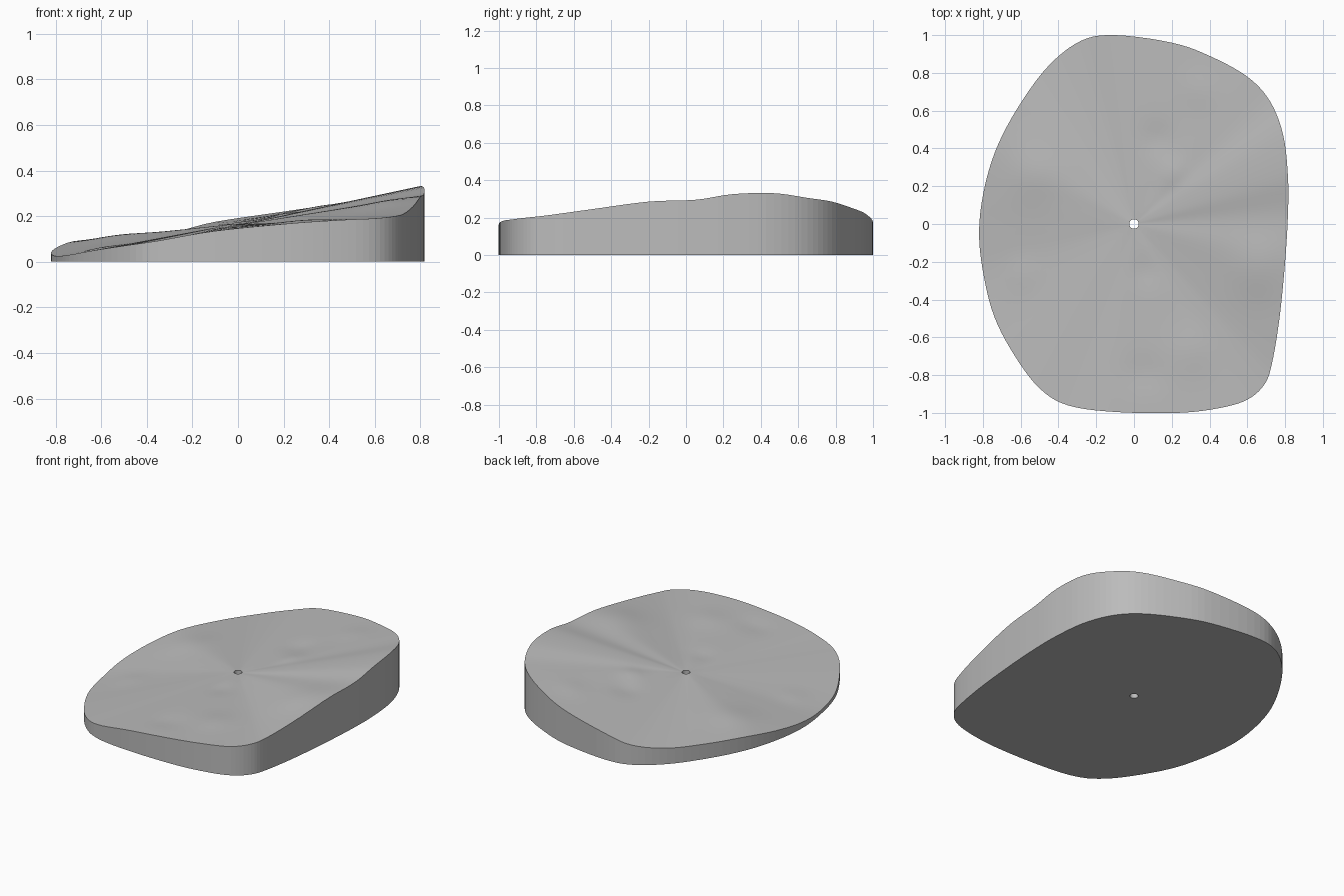
import bpy
import bmesh
import math
from mathutils import Vector

default_cube = bpy.data.objects.get("Cube")
if default_cube:
    bpy.data.objects.remove(default_cube)

# Rim of the slab, counter-clockwise: x, y and the height of the top edge
RIM = [
    (.815, .05, .295), (.815, .25, .325), (.79, .47, .33), (.72, .65, .305),
    (.6, .78, .285), (.4, .89, .25), (.2, .96, .22), (-.1, 1, .175),
    (-.28, .97, .13), (-.45, .84, .105), (-.6, .64, .098), (-.72, .42, .09),
    (-.79, .2, .065), (-.82, -.03, .04), (-.8, -.25, .025), (-.74, -.49, .03),
    (-.63, -.7, .05), (-.5, -.87, .07), (-.35, -.96, .092), (-.1, -.995, .135),
    (.23, -1, .168), (.45, -.975, .183), (.6, -.93, .19), (.69, -.85, .2),
    (.73, -.74, .212), (.77, -.5, .245), (.8, -.2, .285),
]
CENTRE_HEIGHT = .165
HOLE_RADIUS = .025
SPAN_STEPS = 5
RINGS = 22

# Gentle lumps and dents in the top: x, y, spread, height
LUMPS = [
    (.12, .45, .08, -.008), (.2, .27, .07, .008), (-.55, .25, .14, .01),
    (.05, -.8, .09, -.01), (.3, -.68, .12, .008), (.35, .72, .1, .008),
    (.68, -.25, .15, .015), (-.6, -.27, .08, .006), (.06, -.25, .07, -.006),
]


def smooth_loop(points, steps):
    """Closed Catmull-Rom spline through the points."""
    pts = [Vector(p) for p in points]
    count = len(pts)
    result = []
    for i in range(count):
        a, b, c, d = (pts[(i + k) % count] for k in (-1, 0, 1, 2))
        for s in range(steps):
            t = s / steps
            result.append(b + (c - a) * t / 2
                          + (a * 2 - b * 5 + c * 4 - d) * t ** 2 / 2
                          + (b * 3 - a - c * 3 + d) * t ** 3 / 2)
    return result


def lump_height(x, y):
    return sum(h * math.exp(-((x - cx) ** 2 + (y - cy) ** 2) / spread ** 2)
               for cx, cy, spread, h in LUMPS)


def top_point(rim, t):
    """Point on the top surface, t running from the hole to the rim."""
    direction = Vector((rim.x, rim.y)).normalized()
    inner = direction * HOLE_RADIUS
    flat = inner.lerp(Vector((rim.x, rim.y)), t)
    z = CENTRE_HEIGHT + (rim.z - CENTRE_HEIGHT) * t
    z += lump_height(flat.x, flat.y) * (1 - t ** 6)
    return Vector((flat.x, flat.y, z))


def bridge(bm, first, second, smooth):
    """Join two loops of equal length with quads."""
    for i in range(len(first)):
        j = (i + 1) % len(first)
        face = bm.faces.new((first[i], second[i], second[j], first[j]))
        face.smooth = smooth


def ground_loop(bm, loop):
    return [bm.verts.new((v.co.x, v.co.y, 0)) for v in loop]


rim = smooth_loop(RIM, SPAN_STEPS)
bm = bmesh.new()

# Uneven top surface
rings = [[bm.verts.new(top_point(p, r / RINGS)) for p in rim]
         for r in range(RINGS + 1)]
for inner, outer in zip(rings, rings[1:]):
    bridge(bm, inner, outer, True)

# Upright outer wall, hole wall and flat underside
outer_base = ground_loop(bm, rings[-1])
hole_base = ground_loop(bm, rings[0])
bridge(bm, rings[-1], outer_base, False)
bridge(bm, outer_base, hole_base, False)
bridge(bm, hole_base, rings[0], False)

# Crisp edges where the top meets the walls
for edge in bm.edges:
    if len({face.smooth for face in edge.link_faces}) > 1:
        edge.smooth = False
bmesh.ops.recalc_face_normals(bm, faces=bm.faces)

mesh = bpy.data.meshes.new("sloped_slab")
bm.to_mesh(mesh)
bm.free()
slab = bpy.data.objects.new("sloped_slab", mesh)
bpy.context.collection.objects.link(slab)

# Plain grey colour
grey = bpy.data.materials.new("plain_grey")
grey.use_nodes = True
colour = (.5, .5, .5, 1)
grey.diffuse_color = colour
grey.node_tree.nodes["Principled BSDF"].inputs["Base Color"].default_value = colour
mesh.materials.append(grey)
